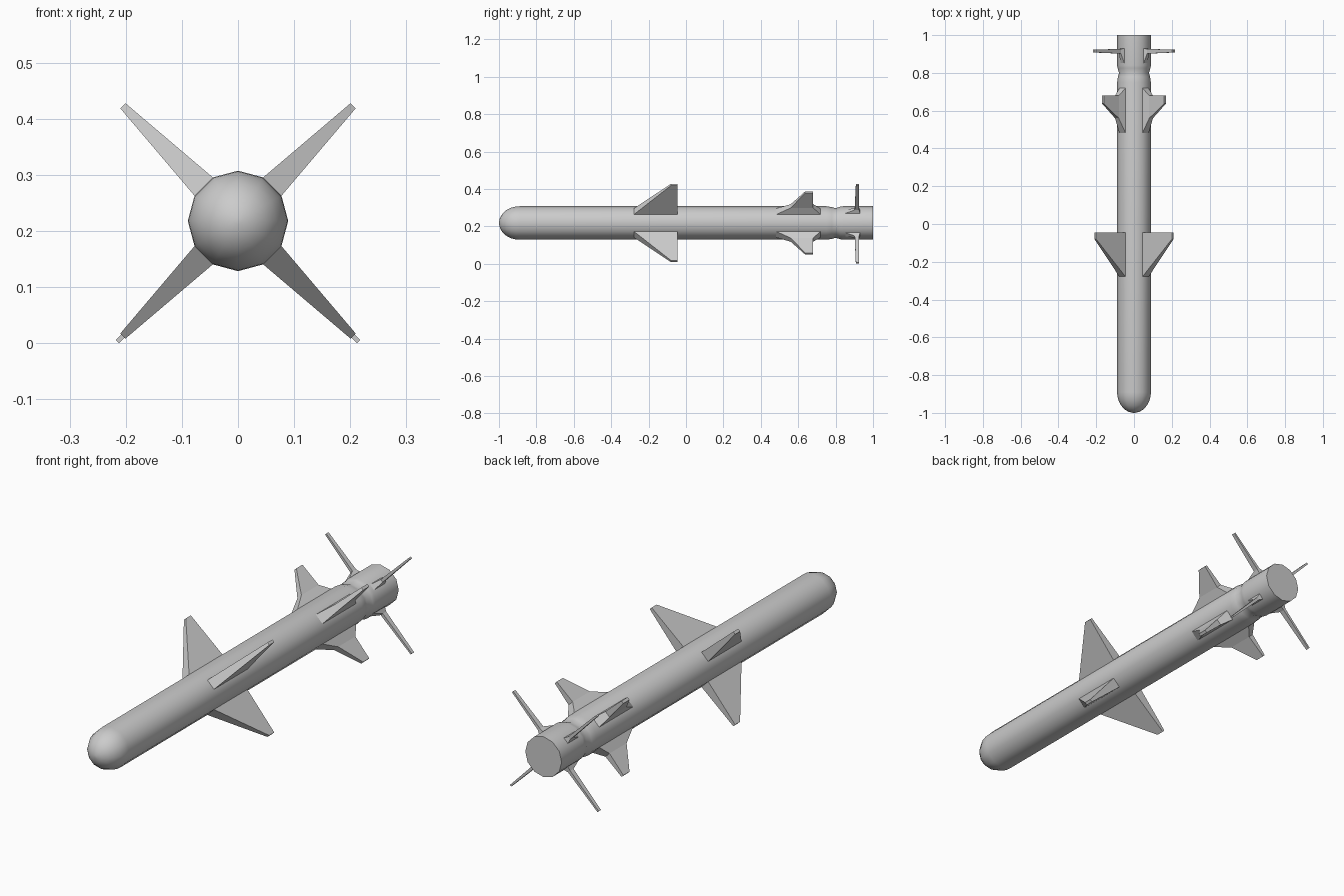
import bpy, bmesh, math
from mathutils import Vector

if "Cube" in bpy.data.objects:
    bpy.data.objects.remove(bpy.data.objects["Cube"])

CZ = 0.218   # height of the body axis
SIDES = 12


def finish(bm, name):
    bmesh.ops.recalc_face_normals(bm, faces=bm.faces)
    me = bpy.data.meshes.new(name)
    bm.to_mesh(me)
    bm.free()
    ob = bpy.data.objects.new(name, me)
    bpy.context.collection.objects.link(ob)
    return ob


def lathe(name, profile):
    """Revolve (y, radius) points about the body axis, capping both ends."""
    bm = bmesh.new()
    rings = []
    for y, r in profile:
        rings.append([bm.verts.new((r * math.cos(2 * math.pi * i / SIDES), y,
                                    CZ + r * math.sin(2 * math.pi * i / SIDES)))
                      for i in range(SIDES)])
    for a, b in zip(rings, rings[1:]):
        for i in range(SIDES):
            j = (i + 1) % SIDES
            bm.faces.new((a[i], a[j], b[j], b[i]))
    bm.faces.new(rings[0])
    bm.faces.new(rings[-1])
    ob = finish(bm, name)
    bpy.ops.object.select_all(action='DESELECT')
    ob.select_set(True)
    bpy.context.view_layer.objects.active = ob
    bpy.ops.object.shade_smooth_by_angle(angle=math.radians(40))
    return ob


def fin(name, angle, sections):
    """Loft rectangles (radius, half thickness, y front, y rear) outward."""
    out = Vector((math.cos(angle), 0, math.sin(angle)))
    side = Vector((-math.sin(angle), 0, math.cos(angle)))
    bm = bmesh.new()
    rings = []
    for r, t, y0, y1 in sections:
        rings.append([bm.verts.new(Vector((0, y, CZ)) + out * r + side * s)
                      for s, y in ((-t, y0), (t, y0), (t, y1), (-t, y1))])
    for a, b in zip(rings, rings[1:]):
        for i in range(4):
            j = (i + 1) % 4
            bm.faces.new((a[i], a[j], b[j], b[i]))
    bm.faces.new(rings[0])
    bm.faces.new(rings[-1])
    return finish(bm, name)


# Body with rounded nose, pinched neck and tail section
R = 0.0895
nose = [(-1.0 + 0.11 * (1 - math.cos(a)), R * math.sin(a))
        for a in (math.radians(d) for d in (4, 18, 34, 50, 66, 80, 90))]
lathe("body", nose + [(0.75, R), (0.78, 0.085), (0.80, 0.079),
                      (0.825, 0.087), (0.84, R), (1.0, R)])

# Three sets of four fins on the diagonals
root = R * math.cos(math.pi / SIDES) - 0.001
facet = R * math.sin(math.pi / SIDES)
for k in range(4):
    ang = math.radians(45 + 90 * k)
    tail_tip = 0.29 if k < 2 else 0.304
    fin(f"main_wing_{k + 1}", ang, [(root, facet, -0.28, -0.045),
                                    (0.29, 0.0065, -0.08, -0.045)])
    fin(f"rear_fin_{k + 1}", ang, [(root, facet, 0.48, 0.72),
                                   (0.128, 0.014, 0.56, 0.68),
                                   (0.232, 0.0065, 0.637, 0.68)])
    fin(f"tail_fin_{k + 1}", ang, [(root, 0.014, 0.85, 0.93),
                                   (0.105, 0.007, 0.902, 0.926),
                                   (tail_tip, 0.004, 0.908, 0.924)])
